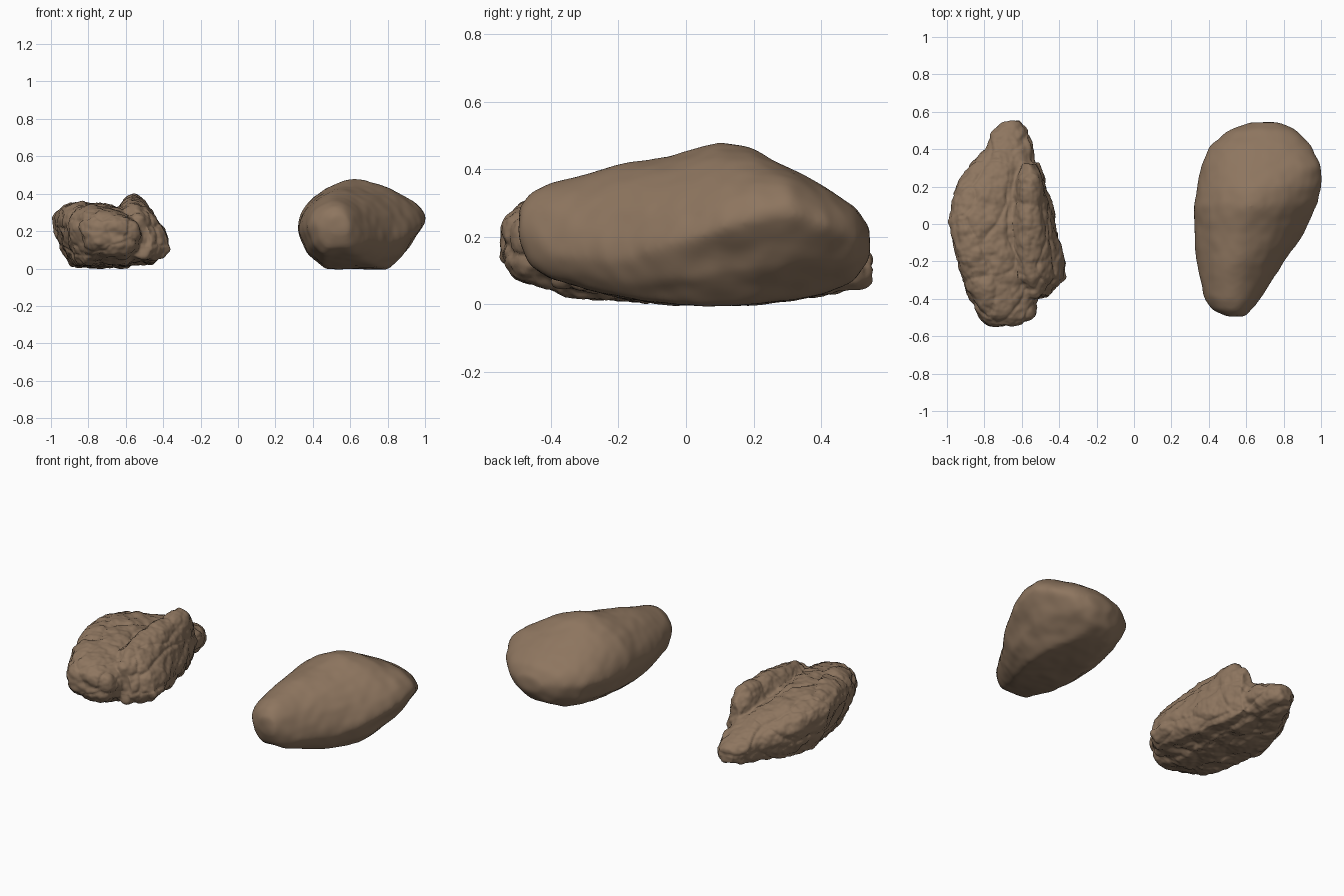
import bpy, bmesh, math
from mathutils import Vector, noise

cube = bpy.data.objects.get("Cube")
if cube:
    bpy.data.objects.remove(cube)

stone = bpy.data.materials.new("brown stone")
stone.use_nodes = True
stone.diffuse_color = (0.27, 0.18, 0.115, 1)
shader = stone.node_tree.nodes["Principled BSDF"]
shader.inputs["Base Color"].default_value = stone.diffuse_color
shader.inputs["Roughness"].default_value = 0.9

ARC = 16  # steps over the upper half of a ring


def add_loft(bm, stations, left_power, left_inset):
    """Skin rings along y. A station is y, x left/top/right, z left/top/right/bottom,
    the curve power of the right shoulder and the inset of the base on the right."""
    rings = []
    for y, xl, xt, xr, zl, zt, zr, zb, right_power, right_inset in stations:
        points = []
        # Curved upper half, from the right edge over the top to the left edge
        for i in range(ARC + 1):
            a = math.pi * i / ARC
            c, s = math.cos(a), max(math.sin(a), 0)
            xs, zs, p = (xr, zr, right_power) if c > 0 else (xl, zl, left_power)
            points.append((xt + (xs - xt) * abs(c) ** p, zs + (zt - zs) * s ** p))
        # Undercut sides and flat base
        width = xr - xl
        points.append((xl + 0.35 * left_inset * width, zl + (zb - zl) * 0.6))
        points.append((xl + left_inset * width, zb))
        points.append((xr - right_inset * width, zb))
        points.append((xr - 0.4 * right_inset * width, zr + (zb - zr) * 0.6))
        rings.append([bm.verts.new((x, y, z)) for x, z in points])
    count = len(rings[0])
    for a, b in zip(rings, rings[1:]):
        for i in range(count):
            j = (i + 1) % count
            bm.faces.new((a[i], a[j], b[j], b[i]))
    bm.faces.new(rings[0][::-1])
    bm.faces.new(rings[-1])


def make_rock(name, lofts, voxel, rounding, relief):
    bm = bmesh.new()
    for stations, power, inset in lofts:
        add_loft(bm, stations, power, inset)
    bmesh.ops.recalc_face_normals(bm, faces=bm.faces)
    mesh = bpy.data.meshes.new(name)
    bm.to_mesh(mesh)
    bm.free()
    obj = bpy.data.objects.new(name, mesh)
    bpy.context.collection.objects.link(obj)

    # Fuse the parts into one even skin
    remesh = obj.modifiers.new("fuse", "REMESH")
    remesh.mode = "VOXEL"
    remesh.voxel_size = voxel
    depsgraph = bpy.context.evaluated_depsgraph_get()
    fused = bpy.data.meshes.new_from_object(obj.evaluated_get(depsgraph))
    obj.modifiers.clear()
    obj.data = fused
    bpy.data.meshes.remove(mesh)
    fused.name = name

    # Wear the edges, then carve the surface relief
    bm = bmesh.new()
    bm.from_mesh(fused)
    for _ in range(rounding):
        bmesh.ops.smooth_vert(bm, verts=bm.verts, factor=0.5,
                              use_axis_x=True, use_axis_y=True, use_axis_z=True)
    bm.normal_update()
    moves = [v.normal * relief(v.co) for v in bm.verts]
    for v, move in zip(bm.verts, moves):
        v.co += move
    bm.to_mesh(fused)
    bm.free()
    fused.materials.clear()
    fused.materials.append(stone)
    for poly in fused.polygons:
        poly.material_index = 0
        poly.use_smooth = True


def worn_relief(co):
    hollow = math.exp(-((co - Vector((0.93, 0.14, 0.12))).length / 0.1) ** 2)
    return 0.006 * noise.noise(co * 7) + 0.003 * noise.noise(co * 16) - 0.02 * hollow


def craggy_relief(co):
    warped = co + noise.noise_vector(co * 5) * 0.06
    near = noise.voronoi(Vector((warped.x * 6, warped.y * 3, warped.z * 7)))[0]
    crack = math.exp(-(near[1] - near[0]) * 9)
    bumps = noise.noise(co * 8) * 0.011 + noise.noise(co * 20) * 0.009
    return bumps + noise.noise(co * 45) * 0.004 - 0.01 * crack + 0.002


# Water-worn boulder with a planed front-right shoulder
worn_body = [
    (-.497, .49, .54, .60, .24, .29, .22, .18, 1, .2),
    (-.46, .42, .52, .63, .23, .335, .19, .11, 1, .2),
    (-.40, .375, .51, .68, .22, .36, .15, .075, 1, .2),
    (-.2, .335, .55, .81, .2, .415, .13, .02, 1.15, .2),
    (-.04, .315, .6, .92, .2, .445, .18, 0, 1.3, .23),
    (.1, .315, .63, .985, .2, .482, .22, -.003, 1.25, .27),
    (.2, .335, .64, 1.003, .2, .462, .25, -.003, 1.1, .3),
    (.31, .355, .65, 1.005, .2, .402, .27, .012, .9, .38),
    (.42, .40, .67, .95, .2, .345, .23, .035, .9, .42),
    (.5, .50, .69, .875, .2, .285, .2, .07, .9, .4),
    (.543, .62, .71, .79, .19, .23, .19, .14, 1, .3),
]
make_rock("smooth_boulder", [(worn_body, 1.1, .25)], 0.012, 10, worn_relief)

# Craggy rock: main body plus a ridge split off by a groove
crag_body = [
    (-.545, -.78, -.7, -.60, .2, .26, .2, .13, .9, .25),
    (-.5, -.83, -.72, -.53, .2, .295, .18, .075, .9, .25),
    (-.35, -.90, -.77, -.50, .22, .335, .15, .025, 1, .25),
    (-.15, -.96, -.82, -.49, .25, .358, .1, .01, 1, .2),
    (.02, -1, -.83, -.48, .27, .35, .1, .01, 1, .2),
    (.2, -.95, -.8, -.49, .23, .315, .1, .01, 1, .2),
    (.3, -.89, -.73, -.53, .18, .28, .12, .02, 1, .25),
    (.4, -.80, -.68, -.53, .14, .23, .12, .035, 1, .25),
    (.5, -.76, -.66, -.57, .12, .18, .11, .045, .9, .25),
    (.55, -.71, -.66, -.61, .11, .15, .11, .06, .9, .25),
]
crag_ridge = [
    (-.39, -.59, -.54, -.46, .2, .28, .12, .06, 1.1, .3),
    (-.29, -.63, -.56, -.36, .24, .345, .11, .04, 1.3, .25),
    (-.1, -.64, -.57, -.39, .27, .385, .12, .025, 1.2, .25),
    (.1, -.645, -.56, -.435, .28, .398, .13, .02, 1.05, .25),
    (.24, -.63, -.55, -.475, .26, .398, .15, .02, 1, .25),
    (.33, -.60, -.56, -.51, .2, .32, .15, .04, 1, .25),
]
make_rock("craggy_rock", [(crag_body, .9, .2), (crag_ridge, 1.1, .2)], 0.009, 3,
          craggy_relief)
